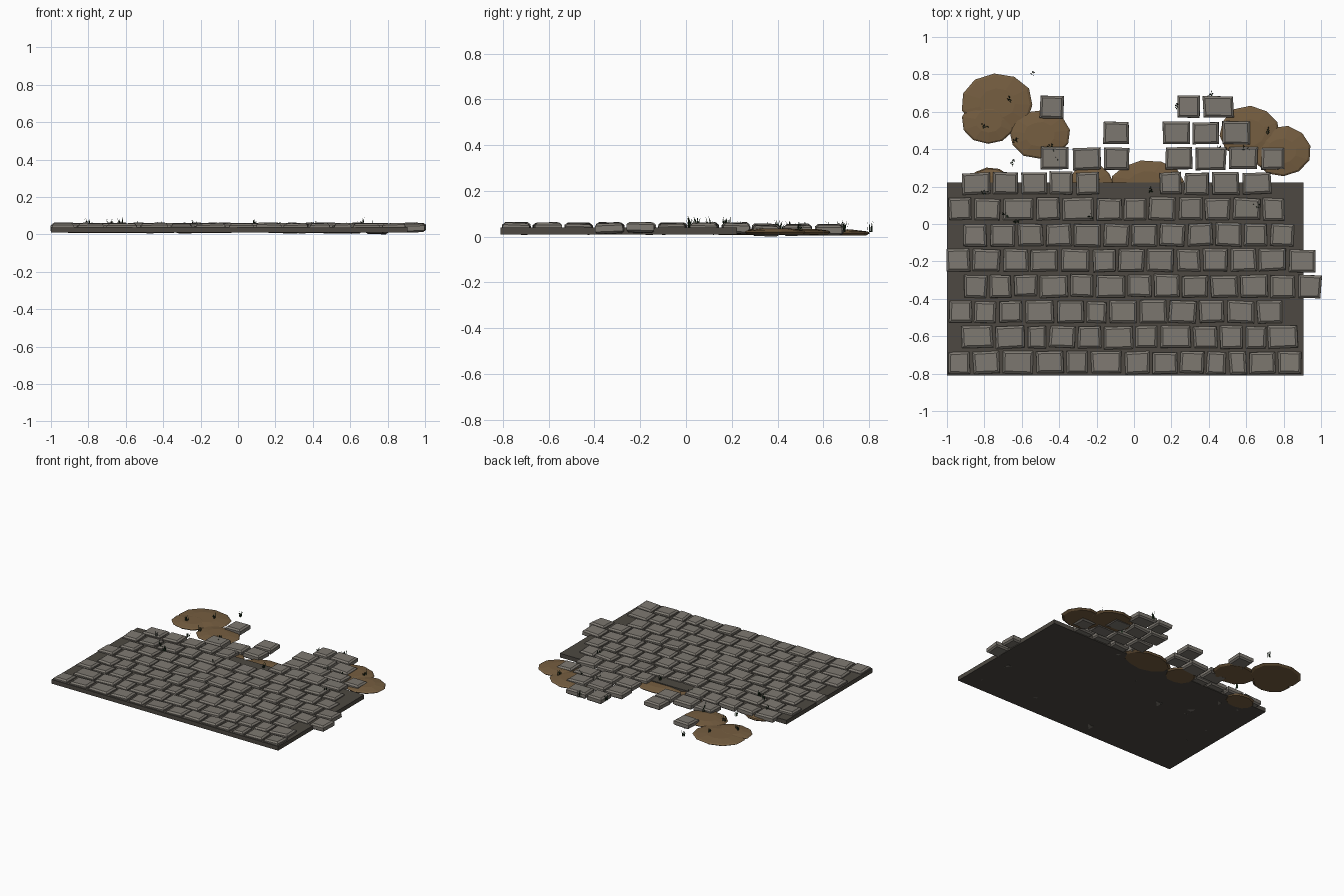
import bpy, bmesh, math, random
from mathutils import Matrix, Vector

if "Cube" in bpy.data.objects:
    bpy.data.objects.remove(bpy.data.objects["Cube"])

random.seed(7)


def material(name, rgb):
    m = bpy.data.materials.new(name)
    m.diffuse_color = (*rgb, 1)
    m.use_nodes = True
    m.node_tree.nodes["Principled BSDF"].inputs["Base Color"].default_value = m.diffuse_color
    return m


STONE = material("grey stone", (0.205, 0.188, 0.163))
MORTAR = material("dark mortar", (0.074, 0.066, 0.054))
DIRT = material("brown dirt", (0.18, 0.112, 0.052))
GRASS = material("dark green grass", (0.014, 0.034, 0.014))


def finish(bm, name, mat):
    bmesh.ops.recalc_face_normals(bm, faces=bm.faces[:])
    mesh = bpy.data.meshes.new(name)
    bm.to_mesh(mesh)
    bm.free()
    mesh.materials.append(mat)
    ob = bpy.data.objects.new(name, mesh)
    bpy.context.collection.objects.link(ob)
    return ob


def skin(bm, rings):
    """Join rings of equal vertex count into a closed, flat-faced solid."""
    n = len(rings[0])
    vs = [[bm.verts.new(p) for p in ring] for ring in rings]
    for a, b in zip(vs, vs[1:]):
        for i in range(n):
            j = (i + 1) % n
            bm.faces.new((a[i], a[j], b[j], b[i]))
    bm.faces.new(vs[0][::-1])
    bm.faces.new(vs[-1])


# Mortar bed under the paving
bm = bmesh.new()
x0, x1, y0, y1, z0, z1 = -1.0, 0.905, -0.81, 0.222, 0.015, 0.046
skin(bm, [[(x0, y0, z), (x1, y0, z), (x1, y1, z), (x0, y1, z)] for z in (z0, z1)])
finish(bm, "mortar_bed", MORTAR)


# Cobble: chamfered block, slightly irregular and tilted
def cobble(bm, x, y, w, d, z):
    jit = [(random.uniform(-.004, .004), random.uniform(-.003, .003)) for _ in range(4)]
    tilt = (Matrix.Translation((x, y, z))
            @ Matrix.Rotation(math.radians(random.uniform(-2.5, 2.5)), 4, 'X')
            @ Matrix.Rotation(math.radians(random.uniform(-2.5, 2.5)), 4, 'Y')
            @ Matrix.Rotation(math.radians(random.uniform(-2, 2)), 4, 'Z'))
    rings = []
    for inset, h in ((.011, -.022), (0, -.013), (0, .013), (.012, .023)):
        ring = []
        for (sx, sy), (jx, jy) in zip(((-1, -1), (1, -1), (1, 1), (-1, 1)), jit):
            ring.append(tilt @ Vector((sx * (w / 2 - inset) + jx,
                                       sy * (d / 2 - inset) + jy, h)))
        rings.append(ring)
    skin(bm, rings)


# Paving courses: y, first left edge, stone pitches in hundredths
GAP = 0.018
COURSES = [
    (-.740, -.99, (13, 16, 18, 16, 13, 18, 15, 15, 14, 12, 11, 15, 14)),
    (-.605, -.92, (18, 17, 12, 15, 14, 17, 13, 18, 14, 14, 12, 17)),
    (-.470, -.99, (14, 13, 14, 17, 16, 12, 16, 16, 16, 15, 16, 15)),
    (-.333, -.91, (14, 13, 14, 16, 14, 17, 14, 15, 15, 16, 16, 15, 14)),
    (-.195, -1.0, (14, 16, 15, 16, 17, 14, 15, 16, 14, 15, 15, 16, 16)),
    (-.060, -.91, (14, 15, 15, 15, 16, 15, 15, 15, 15, 15, 14, 14)),
    (.080, -.99, (14, 15, 18, 14, 18, 15, 13, 16, 14, 15, 16, 13)),
    (.217, -.92, (17, 15, 15, 14, 14)),
    (.217, .140, (13, 15, 16, 17)),
    (.350, -.50, (17, 17, 15)),
    (.350, .170, (16, 18, 17, 14)),
    (.487, -.16, (15,)),
    (.487, .155, (16, 16, 16)),
    (.625, -.50, (14,)),
    (.625, .230, (14, 18)),
]
for k, (y, x, pitches) in enumerate(COURSES, 1):
    bm = bmesh.new()
    for p in pitches:
        w = p / 100 - GAP
        z = 0.042 + random.uniform(-.003, .002)
        if y > 0.3:
            z -= random.uniform(.004, .010)
        cobble(bm, x + w / 2, y + random.uniform(-.003, .003), w,
               random.uniform(.113, .122), z)
        x += p / 100
    finish(bm, f"cobble_course_{k}", STONE)


# Dirt patches: low, uneven many-sided mounds (x, y, radius x, radius y)
PATCHES = [
    (-.73, .645, .195, .16), (-.775, .55, .145, .125), (-.505, .48, .168, .132),
    (-.77, .215, .12, .085), (-.23, .22, .12, .10), (.07, .225, .195, .115),
    (.62, .49, .168, .142), (.79, .39, .157, .137),
]
for k, (cx, cy, rx, ry) in enumerate(PATCHES, 1):
    bm = bmesh.new()
    n = 11
    spin = random.random()
    wob = [random.uniform(.95, 1.03) for _ in range(n)]
    dz = k * 0.0006
    rings = []
    for s, z in ((.9, .011), (1, .021), (.93, .028), (.5, .036)):
        rings.append([(cx + rx * s * wob[i] * math.cos(math.tau * (i + spin) / n),
                       cy + ry * s * wob[i] * math.sin(math.tau * (i + spin) / n),
                       z + dz) for i in range(n)])
    skin(bm, rings)
    finish(bm, f"dirt_patch_{k}", DIRT)


# Grass tufts: a few narrow bent blades leaning outward
def blade(bm, x, y, z):
    a = random.uniform(0, math.tau)
    out = Vector((math.cos(a), math.sin(a), 0))
    side = Vector((-out.y, out.x, 0)) * random.uniform(.002, .0035)
    h = random.uniform(.025, .055)
    lean = random.uniform(.005, .018)
    root = Vector((x, y, z)) + out * .004
    mid = root + out * lean * .35 + Vector((0, 0, h * .55))
    tip = root + out * lean + Vector((0, 0, h))
    a0, a1, b0, b1, t = (bm.verts.new(p) for p in
                         (root - side, root + side, mid - side, mid + side, tip))
    bm.faces.new((a0, a1, b1, b0))
    bm.faces.new((b0, b1, t))


TUFTS = [
    (-.665, .665), (-.80, .525), (-.64, .445), (-.65, .33), (-.545, .805),
    (-.44, .41), (-.40, .36), (-.21, .24), (-.80, .17), (-.69, .05),
    (-.63, .015), (-.225, .04), (.09, .185), (.23, .63), (.41, .695),
    (.715, .50), (.60, .405), (.45, .40), (.655, .105),
]
bm = bmesh.new()
for x, y in TUFTS:
    z = .044 if y < .222 else .026
    for _ in range(8):
        blade(bm, x + random.uniform(-.01, .01), y + random.uniform(-.007, .007), z)
finish(bm, "grass_tufts", GRASS)

# Rest the whole set on the ground
low = min(v.co.z for o in bpy.data.objects for v in o.data.vertices)
for o in bpy.data.objects:
    for v in o.data.vertices:
        v.co.z -= low
